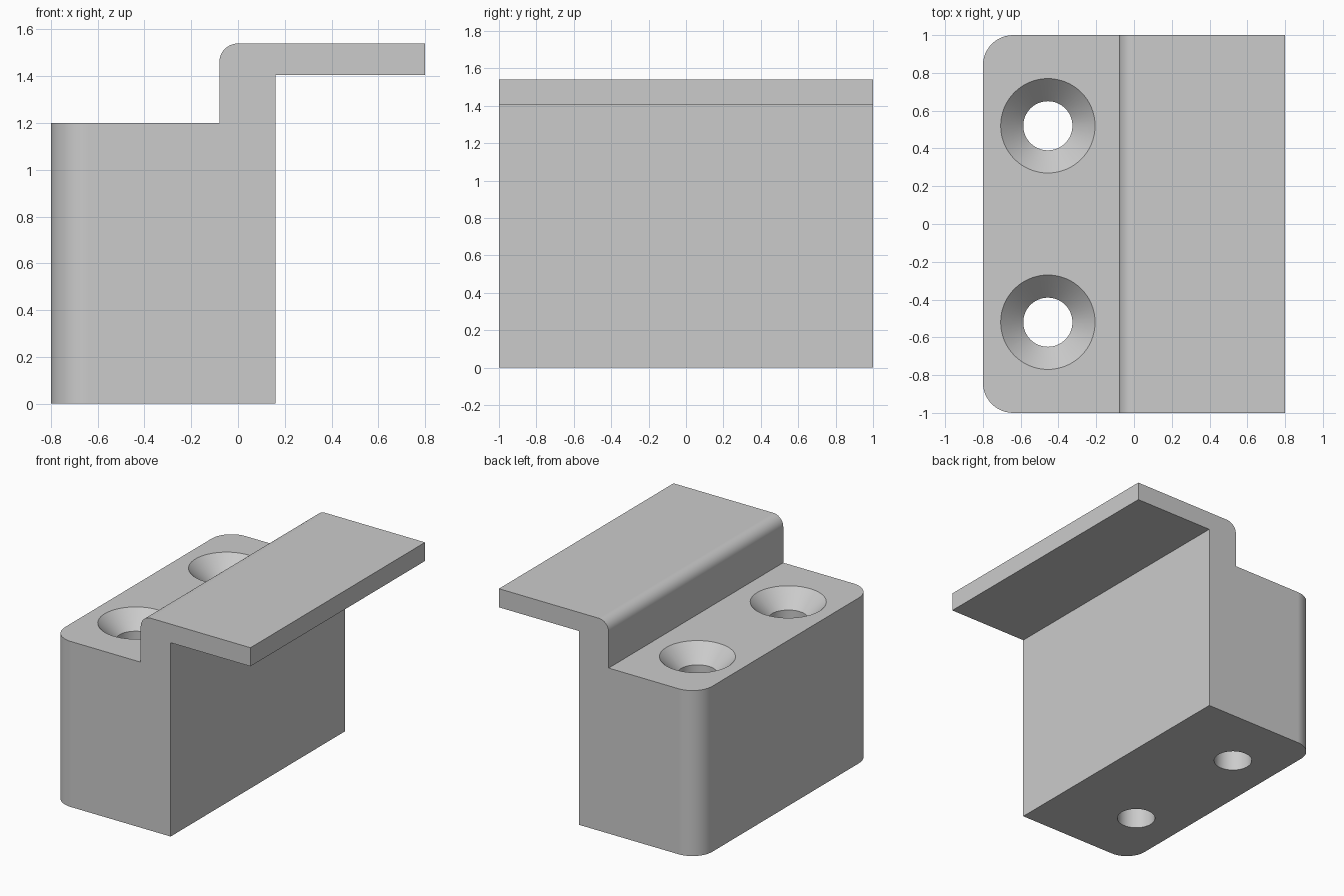
import bpy, bmesh
from math import radians
from mathutils import Matrix, Vector

cube = bpy.data.objects.get("Cube")
if cube:
    bpy.data.objects.remove(cube, do_unlink=True)

grey = bpy.data.materials.new("plain_grey")
grey.use_nodes = True
grey.diffuse_color = (0.6, 0.6, 0.6, 1)
grey.node_tree.nodes["Principled BSDF"].inputs["Base Color"].default_value = (0.6, 0.6, 0.6, 1)


def make_object(name, bm):
    bmesh.ops.recalc_face_normals(bm, faces=bm.faces)
    mesh = bpy.data.meshes.new(name)
    bm.to_mesh(mesh)
    bm.free()
    mesh.materials.append(grey)
    obj = bpy.data.objects.new(name, mesh)
    bpy.context.collection.objects.link(obj)
    return obj


def round_edges(bm, test, radius):
    edges = [e for e in bm.edges if test(*[v.co for v in e.verts])]
    bmesh.ops.bevel(bm, geom=edges, offset=radius, offset_type='OFFSET',
                    segments=12, profile=0.5, affect='EDGES')


# Stepped bracket: side profile swept along its width
profile = [(-0.8, 0), (0.16, 0), (0.16, 1.405), (0.8, 1.405),
           (0.8, 1.54), (-0.08, 1.54), (-0.08, 1.2), (-0.8, 1.2)]
bm = bmesh.new()
face = bm.faces.new([bm.verts.new((x, -1, z)) for x, z in profile])
swept = bmesh.ops.extrude_face_region(bm, geom=[face])
bmesh.ops.translate(bm, vec=(0, 2, 0),
                    verts=[v for v in swept["geom"] if isinstance(v, bmesh.types.BMVert)])
bmesh.ops.recalc_face_normals(bm, faces=bm.faces)

# Rounded upright corners of the block, then the rounded bend of the lip
round_edges(bm, lambda a, b: max(a.x, b.x) < -0.79 and abs(a.z - b.z) > 1, 0.16)
round_edges(bm, lambda a, b: max(abs(a.x + 0.08), abs(b.x + 0.08)) < 0.01
            and min(a.z, b.z) > 1.5, 0.08)
bracket = make_object("stepped_bracket", bm)

# Countersunk screw holes
bm = bmesh.new()
outline = [(0, -0.1), (0.13, -0.1), (0.13, 1.08), (0.25, 1.2), (0.25, 1.3), (0, 1.3)]
for y in (-0.52, 0.52):
    points = [bm.verts.new((r, 0, z)) for r, z in outline]
    edges = [bm.edges.new(pair) for pair in zip(points, points[1:])]
    made = bmesh.ops.spin(bm, geom=points + edges, cent=(0, 0, 0), axis=(0, 0, 1),
                          angle=radians(360), steps=64, use_duplicate=False)
    new = {v for v in bm.verts if v.co.x > -0.26 and v.co.x < 0.26 and abs(v.co.y) < 0.26}
    bmesh.ops.transform(bm, matrix=Matrix.Translation(Vector((-0.456, y, 0))), verts=list(new))
bmesh.ops.remove_doubles(bm, verts=bm.verts, dist=0.0005)
cutter = make_object("screw_hole_cutter", bm)
cutter.hide_render = True

cut = bracket.modifiers.new("screw_holes", 'BOOLEAN')
cut.operation = 'DIFFERENCE'
cut.solver = 'EXACT'
cut.object = cutter

bpy.ops.object.select_all(action='DESELECT')
bpy.context.view_layer.objects.active = bracket
bracket.select_set(True)
bpy.ops.object.modifier_apply(modifier=cut.name)
bpy.data.objects.remove(cutter, do_unlink=True)

# Smooth bends and bores, with crisp edges kept
bpy.ops.object.shade_smooth_by_angle(angle=radians(30))
weighted = bracket.modifiers.new("even_shading", 'WEIGHTED_NORMAL')
weighted.keep_sharp = True
